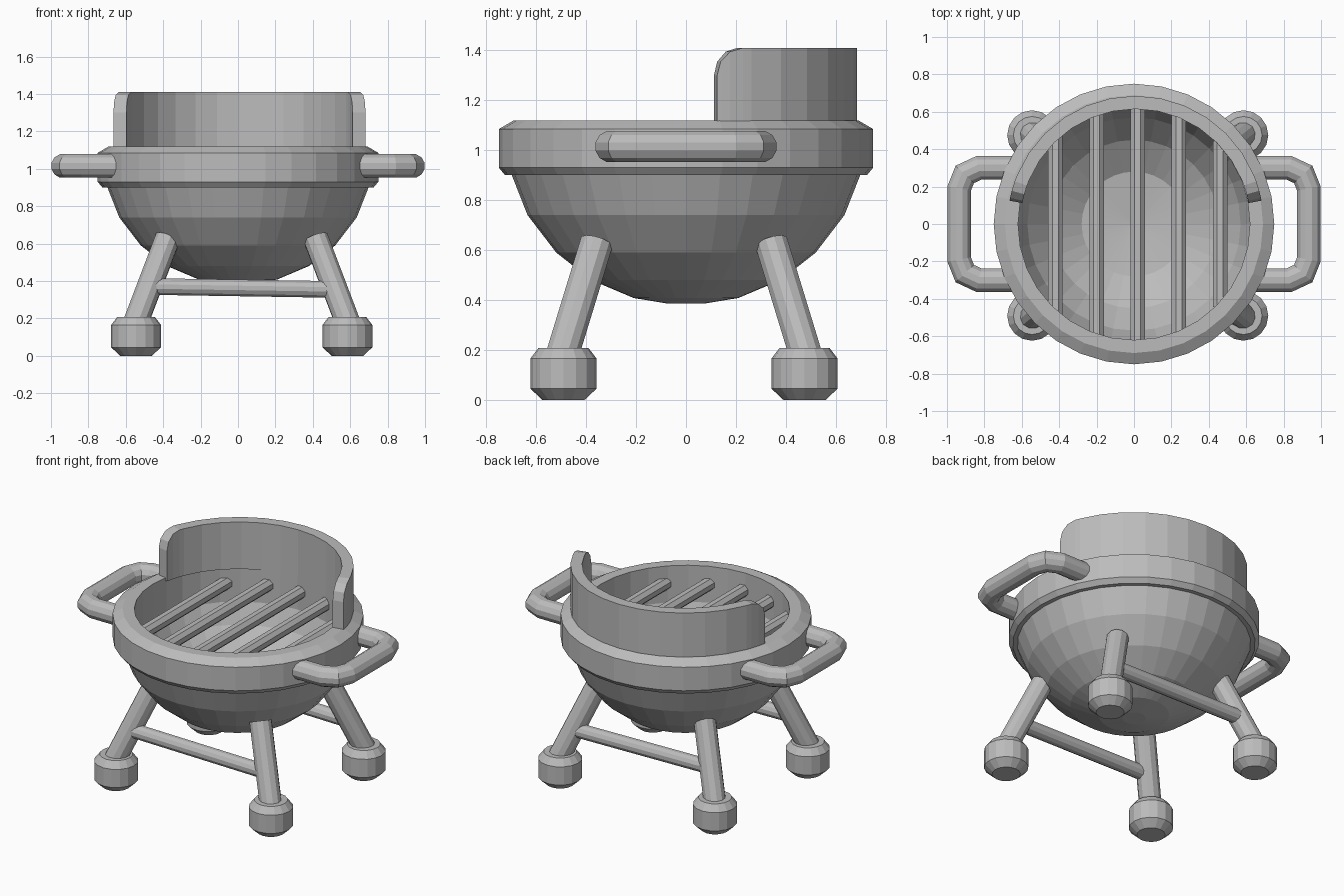
import bpy, bmesh, math
from mathutils import Vector

cube = bpy.data.objects.get("Cube")
if cube:
    bpy.data.objects.remove(cube, do_unlink=True)

grey = bpy.data.materials.new("plain_grey")
grey.use_nodes = True
COLOUR = (0.5, 0.5, 0.5, 1)
grey.diffuse_color = COLOUR
grey.node_tree.nodes["Principled BSDF"].inputs["Base Color"].default_value = COLOUR


def finish(name, bm):
    bmesh.ops.remove_doubles(bm, verts=bm.verts, dist=0.0001)
    bmesh.ops.recalc_face_normals(bm, faces=bm.faces)
    mesh = bpy.data.meshes.new(name)
    bm.to_mesh(mesh)
    bm.free()
    mesh.materials.append(grey)
    obj = bpy.data.objects.new(name, mesh)
    bpy.context.collection.objects.link(obj)
    return obj


def lathe(name, profile, sides, loc=(0, 0, 0)):
    """Spin a radius/height profile around z."""
    bm = bmesh.new()
    verts = [bm.verts.new((r, 0, z)) for r, z in profile]
    edges = [bm.edges.new(pair) for pair in zip(verts, verts[1:])]
    bmesh.ops.spin(bm, geom=verts + edges, cent=(0, 0, 0), axis=(0, 0, 1),
                   angle=math.tau, steps=sides, use_duplicate=False)
    finish(name, bm).location = loc


def tube(name, path, radius, sides=12):
    """Sweep a round section along a path with mitred corners."""
    bm = bmesh.new()
    pts = [Vector(p) for p in path]
    rings = []
    for i, p in enumerate(pts):
        d_in = (p - pts[i - 1]).normalized() if i else (pts[1] - p).normalized()
        d_out = (pts[i + 1] - p).normalized() if i < len(pts) - 1 else d_in
        d = (d_in + d_out).normalized()
        up = Vector((0, 0, 1)) if abs(d.z) < 0.7 else Vector((1, 0, 0))
        side = d.cross(up).normalized()
        up = side.cross(d)
        stretch = 1 / max(d.dot(d_in), 0.5)
        ring = []
        for k in range(sides):
            a = math.tau * (k + 0.5) / sides
            ring.append(bm.verts.new(p + radius * (side * math.cos(a) * stretch + up * math.sin(a))))
        rings.append(ring)
    for a, b in zip(rings, rings[1:]):
        for k in range(sides):
            n = (k + 1) % sides
            bm.faces.new((a[k], a[n], b[n], b[k]))
    bm.faces.new(rings[0])
    bm.faces.new(rings[-1])
    finish(name, bm)


# Hollow bowl, outer and inner shell in one profile
lathe("bowl", [(0, 0.385), (0.07, 0.385), (0.21, 0.408), (0.38, 0.48), (0.52, 0.59),
               (0.635, 0.74), (0.70, 0.905), (0.64, 0.92), (0.57, 0.75),
               (0.45, 0.60), (0.28, 0.49), (0, 0.46)], 32)

# Thick chamfered rim
lathe("rim", [(0.62, 0.88), (0.68, 0.90), (0.725, 0.90), (0.75, 0.93), (0.75, 1.085),
              (0.69, 1.12), (0.62, 1.12), (0.62, 0.88)], 32)

# Curved wind guard with rounded upper corners
bm = bmesh.new()
START, CORNER, LOW, TOP = 10.5, 9, 1.10, 1.41
ease = [(CORNER * (1 - math.cos(t)), 0.11 * (1 - math.sin(t)))
        for t in (math.radians(30 * k) for k in range(4))]
columns = [(START + a, TOP - drop) for a, drop in ease]
columns += [(90 + 11.25 * k, TOP) for k in range(-6, 7)]
columns += [(180 - START - a, TOP - drop) for a, drop in reversed(ease)]
loops = []
for angle, top in columns:
    c, s = math.cos(math.radians(angle)), math.sin(math.radians(angle))
    loops.append([bm.verts.new((r * c + 0.008, r * s, z))
                  for r, z in ((0.615, LOW), (0.685, LOW), (0.685, top), (0.615, top))])
for a, b in zip(loops, loops[1:]):
    for k in range(4):
        n = (k + 1) % 4
        bm.faces.new((a[k], a[n], b[n], b[k]))
bm.faces.new(loops[0])
bm.faces.new(loops[-1])
finish("wind_guard", bm)

# Grill bars
for i in range(5):
    x = 0.02 + 0.22 * (i - 2)
    half = math.sqrt(0.64 ** 2 - x ** 2)
    tube(f"grill_bar_{i + 1}", [(x, -half, 1.0), (x, half, 1.0)], 0.042, 8)

# Side handles
for side, name in ((1, "left_handle"), (-1, "right_handle")):
    half = [(0.65, 0.30), (0.83, 0.30), (0.905, 0.265), (0.935, 0.19)]
    path = half + [(x, -y) for x, y in reversed(half)]
    tube(name, [(side * x, y, 1.015) for x, y in path], 0.065)

# Splayed legs, feet and cross braces
OX, OY = 0.02, -0.008
for sy, end in ((-1, "front"), (1, "back")):
    for sx, side in ((1, "left"), (-1, "right")):
        x, y = OX + sx * 0.565, OY + sy * 0.483
        tube(f"{end}_{side}_leg",
             [(OX + sx * 0.585, y + sy * 0.02, 0.13), (OX + sx * 0.395, OY + sy * 0.35, 0.63)], 0.068)
        lathe(f"{end}_{side}_foot", [(0, 0), (0.085, 0), (0.133, 0.045), (0.133, 0.165),
                                     (0.10, 0.208), (0, 0.208)], 16, (x, y, 0))
    y = OY + sy * 0.44
    tube(f"{end}_brace", [(OX - 0.47, y, 0.37), (OX + 0.47, y, 0.355)], 0.046)
